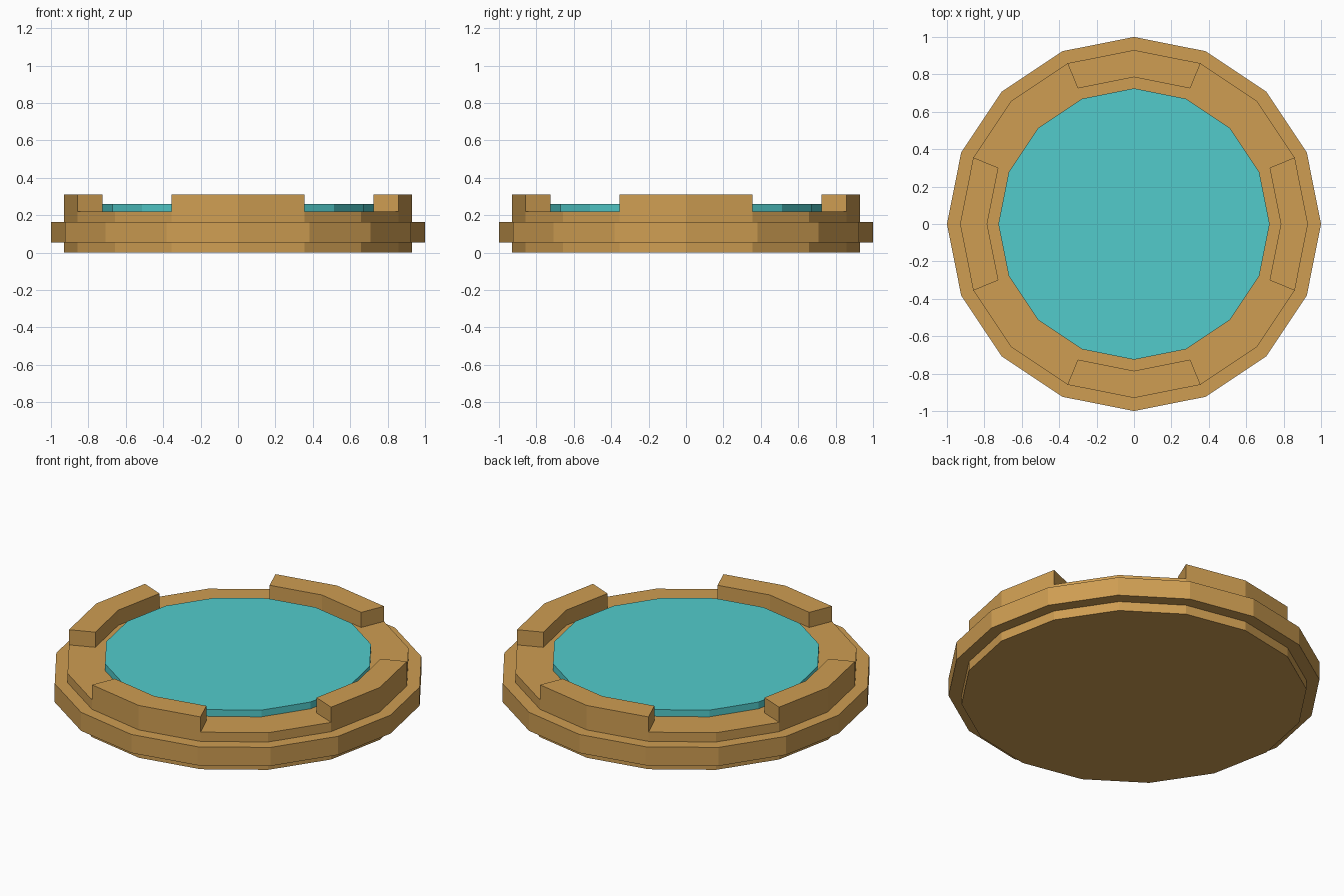
import bpy, bmesh
from math import cos, sin, pi

if "Cube" in bpy.data.objects:
    bpy.data.objects.remove(bpy.data.objects["Cube"])

SIDES = 16


def material(name, rgb):
    m = bpy.data.materials.new(name)
    m.diffuse_color = (*rgb, 1)
    m.use_nodes = True
    m.node_tree.nodes["Principled BSDF"].inputs["Base Color"].default_value = m.diffuse_color
    return m


def finish(name, bm, mat):
    bmesh.ops.recalc_face_normals(bm, faces=bm.faces)
    me = bpy.data.meshes.new(name)
    bm.to_mesh(me)
    bm.free()
    me.materials.append(mat)
    ob = bpy.data.objects.new(name, me)
    bpy.context.collection.objects.link(ob)
    return ob


def lathe(name, profile, mat):
    """Revolve (radius, z) points and cap both ends with flat polygons."""
    bm = bmesh.new()
    rings = [[bm.verts.new((r * cos(2 * pi * i / SIDES), r * sin(2 * pi * i / SIDES), z))
              for i in range(SIDES)] for r, z in profile]
    for a, b in zip(rings, rings[1:]):
        for i in range(SIDES):
            j = (i + 1) % SIDES
            bm.faces.new((a[i], a[j], b[j], b[i]))
    bm.faces.new(rings[0])
    bm.faces.new(rings[-1])
    return finish(name, bm, mat)


def arc_block(name, mid, r_in, r_out, z0, z1, mat):
    """Curved block spanning two polygon sides around the angle mid."""
    bm = bmesh.new()
    angles = [mid + k * 2 * pi / SIDES for k in (-1, 0, 1)]
    pts = [(r_out, a) for a in angles] + [(r_in, a) for a in reversed(angles)]
    base = bm.faces.new([bm.verts.new((r * cos(a), r * sin(a), z0)) for r, a in pts])
    ext = bmesh.ops.extrude_face_region(bm, geom=[base], use_keep_orig=True)
    top = [g for g in ext["geom"] if isinstance(g, bmesh.types.BMVert)]
    bmesh.ops.translate(bm, verts=top, vec=(0, 0, z1 - z0))
    return finish(name, bm, mat)


gold = material("gold", (0.62, 0.34, 0.085))
teal = material("teal", (0.085, 0.60, 0.60))

# Round base with a wider band around its middle
lathe("base", [(0.93, 0), (0.93, 0.055), (1, 0.055), (1, 0.165),
               (0.93, 0.165), (0.93, 0.22)], gold)

# Raised coloured disc in the centre
lathe("centre_disc", [(0.725, 0.2), (0.725, 0.26)], teal)

# Four raised rim blocks
for n, side in enumerate(("right", "back", "left", "front")):
    arc_block("rim_block_" + side, n * pi / 2, 0.785, 0.93, 0.22, 0.31, gold)
